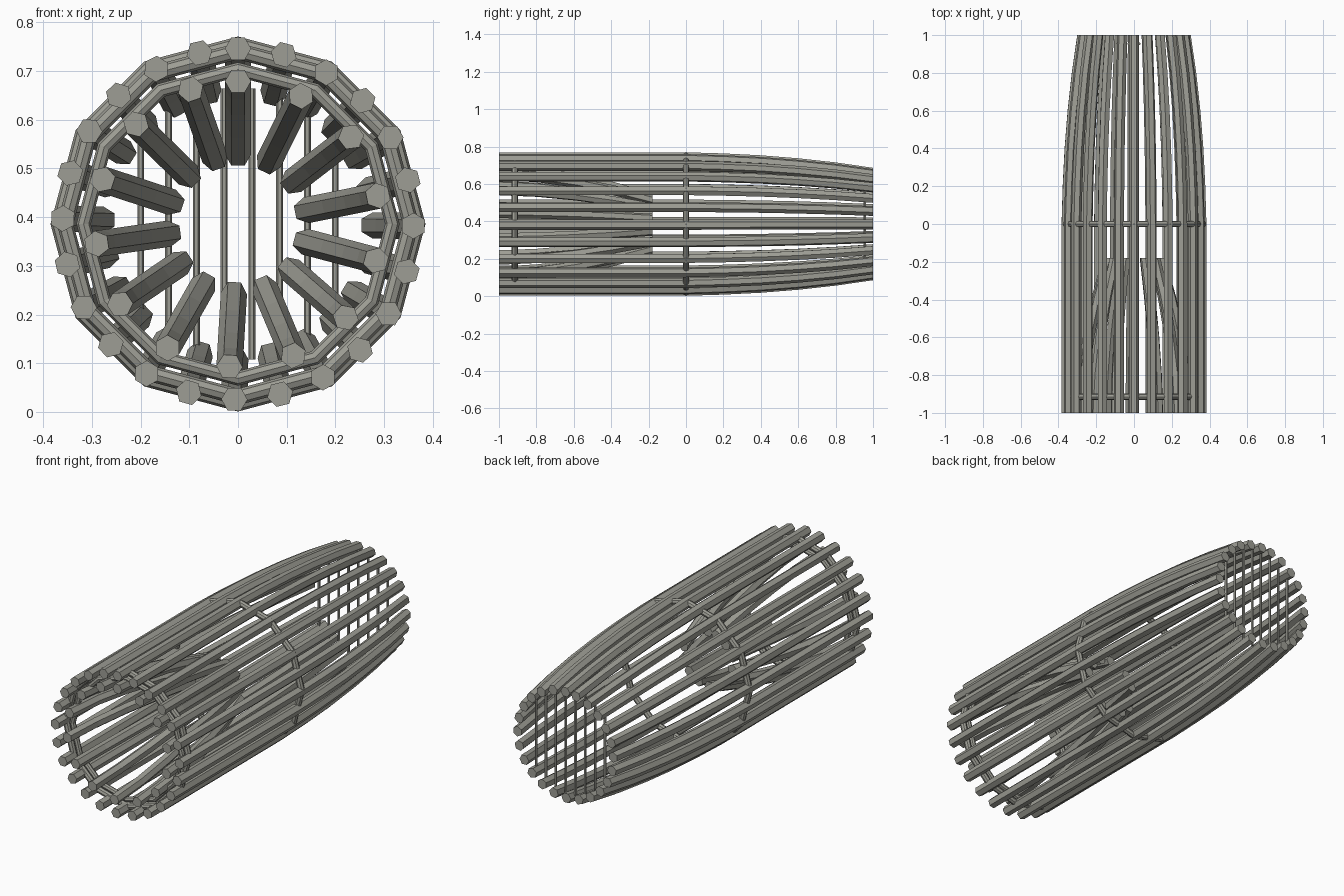
import bpy, bmesh, math

if "Cube" in bpy.data.objects:
    bpy.data.objects.remove(bpy.data.objects["Cube"])

CZ = 0.386  # height of the trap's long axis

cane = bpy.data.materials.new("grey_cane")
cane.diffuse_color = (0.34, 0.34, 0.30, 1)
cane.use_nodes = True
cane.node_tree.nodes["Principled BSDF"].inputs["Base Color"].default_value = cane.diffuse_color


def finish(bm, name):
    bmesh.ops.recalc_face_normals(bm, faces=bm.faces)
    me = bpy.data.meshes.new(name)
    bm.to_mesh(me)
    bm.free()
    me.materials.append(cane)
    ob = bpy.data.objects.new(name, me)
    bpy.context.collection.objects.link(ob)
    return ob


def loft(bm, sections, closed=False):
    """Skin a list of point loops; cap the ends unless closed."""
    rings = [[bm.verts.new(p) for p in s] for s in sections]
    n = len(rings[0])
    for i in range(len(rings) if closed else len(rings) - 1):
        a, b = rings[i], rings[(i + 1) % len(rings)]
        for j in range(n):
            k = (j + 1) % n
            bm.faces.new((a[j], a[k], b[k], b[j]))
    if not closed:
        bm.faces.new(rings[0])
        bm.faces.new(rings[-1][::-1])


def rods(name, count, step, profile, size):
    """Hexagonal rods around the axis, a flat side turned inward."""
    bm = bmesh.new()
    for i in range(count):
        a = math.radians(i * step)
        s, c = math.sin(a), math.cos(a)
        sections = []
        for y, r in profile:
            loop = []
            for k in range(6):
                t = k * math.pi / 3
                u, v = size * math.cos(t), r + size * math.sin(t)
                loop.append((u * c + v * s, y, CZ + v * c - u * s))
            sections.append(loop)
        loft(bm, sections)
    return finish(bm, name)


def hoop(name, y, radius, tube, sides=12, tube_sides=8):
    bm = bmesh.new()
    sections = []
    for i in range(sides):
        a = 2 * math.pi * i / sides
        loop = []
        for k in range(tube_sides):
            t = 2 * math.pi * k / tube_sides
            r = radius + tube * math.cos(t)
            loop.append((r * math.sin(a), y + tube * math.sin(t), CZ + r * math.cos(a)))
        sections.append(loop)
    loft(bm, sections, closed=True)
    return finish(bm, name)


# outer wall rods, tapering toward the back
wall = [(-1, 0.36), (0, 0.36), (0.2, 0.354), (0.4, 0.344),
        (0.6, 0.328), (0.8, 0.306), (1, 0.277)]
rods("outer_rods", 24, 15.1, wall, 0.027)

# inner funnel rods, closing in from the mouth
funnel = [(-1 + 0.82 * t, 0.293 - 0.15 * t ** 1.7) for t in (0, 0.25, 0.5, 0.75, 1)]
rods("funnel_rods", 14, 26.2, funnel, 0.027)

# binding hoops
hoop("middle_hoop", 0, 0.368, 0.017)
hoop("mouth_hoop", -0.915, 0.355, 0.017)
hoop("funnel_hoop", -0.915, 0.317, 0.015)

# thin vertical bars closing the back end
bm = bmesh.new()
for i in range(8):
    x = (i - 3.5) * 0.057
    h = math.sqrt(0.28 ** 2 - x * x)
    loft(bm, [[(x + 0.007 * math.cos(k * math.pi / 3),
                0.955 + 0.007 * math.sin(k * math.pi / 3), CZ + z)
               for k in range(6)] for z in (-h, h)])
finish(bm, "back_bars")
